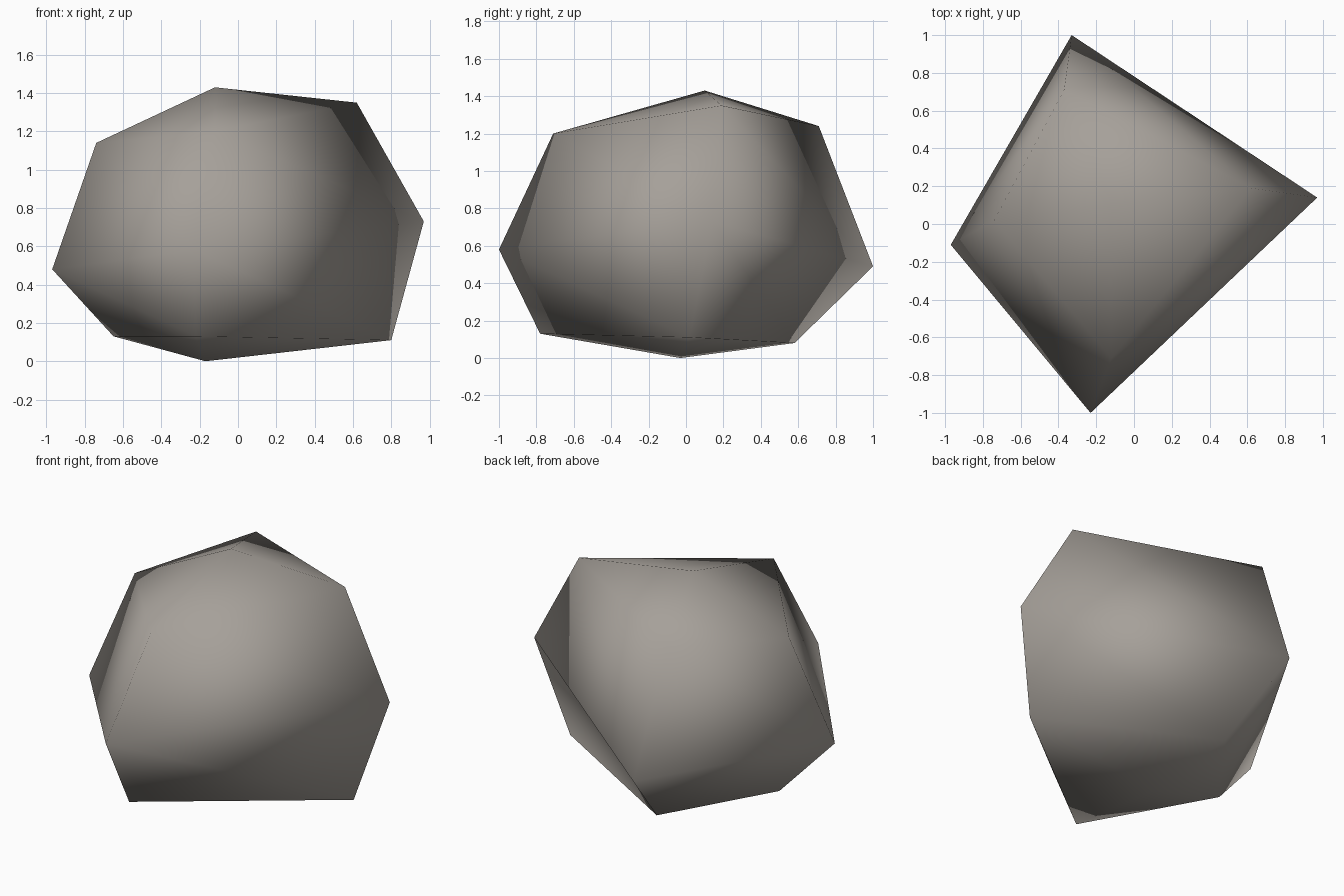
import bpy
import bmesh

if "Cube" in bpy.data.objects:
    bpy.data.objects.remove(bpy.data.objects["Cube"])

# Boulder: a coarse four-sided sphere with each corner nudged out of place
TOP = (-0.12, 0.10, 1.43)
BOTTOM = (-0.17, -0.03, 0.0)
# Each ring runs right, back, left, front
RINGS = [
    [(0.62, 0.19, 1.35), (-0.37, 0.71, 1.24), (-0.74, 0.02, 1.14), (-0.12, -0.71, 1.20)],
    [(0.97, 0.14, 0.73), (-0.33, 1.00, 0.49), (-0.97, -0.11, 0.48), (-0.23, -1.00, 0.58)],
    [(0.80, 0.02, 0.11), (-0.20, 0.58, 0.08), (-0.65, -0.01, 0.13), (-0.22, -0.78, 0.13)],
]

bm = bmesh.new()
top = bm.verts.new(TOP)
bottom = bm.verts.new(BOTTOM)
rings = [[bm.verts.new(p) for p in ring] for ring in RINGS]

for i in range(4):
    j = (i + 1) % 4
    # Caps
    bm.faces.new((top, rings[0][i], rings[0][j]))
    bm.faces.new((bottom, rings[2][j], rings[2][i]))
    # Sides, each four-cornered patch split along the same diagonal
    for upper, lower in zip(rings, rings[1:]):
        bm.faces.new((upper[i], lower[i], lower[j]))
        bm.faces.new((upper[i], lower[j], upper[j]))

# Shaded smooth all over, no sharp edges
for face in bm.faces:
    face.smooth = True

mesh = bpy.data.meshes.new("boulder")
bm.to_mesh(mesh)
bm.free()

# Single warm grey stone colour
stone = bpy.data.materials.new("warm grey stone")
stone.diffuse_color = (0.38, 0.352, 0.32, 1.0)
stone.use_nodes = True
stone.node_tree.nodes["Principled BSDF"].inputs["Base Color"].default_value = stone.diffuse_color
mesh.materials.append(stone)

boulder = bpy.data.objects.new("boulder", mesh)
bpy.context.collection.objects.link(boulder)
